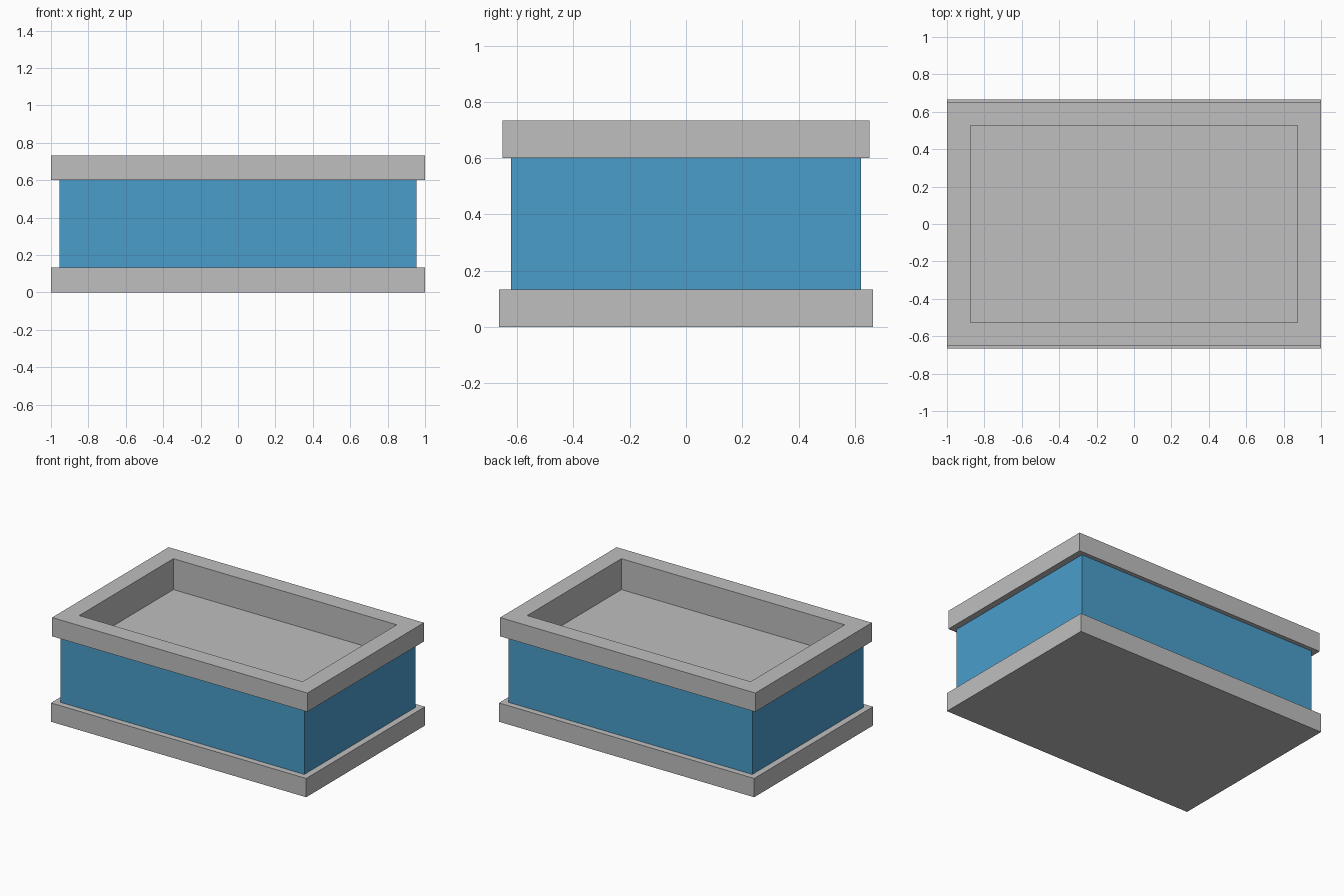
import bpy
import bmesh

default_cube = bpy.data.objects.get("Cube")
if default_cube:
    bpy.data.objects.remove(default_cube, do_unlink=True)


def make_material(name, color):
    mat = bpy.data.materials.new(name)
    mat.use_nodes = True
    mat.diffuse_color = color
    mat.node_tree.nodes["Principled BSDF"].inputs["Base Color"].default_value = color
    return mat


def stacked_rectangles(name, rings, mat, cap_first=False, cap_last=False):
    """Join rectangles given as (half width, half depth, height)."""
    bm = bmesh.new()
    loops = [[bm.verts.new((sx * w, sy * d, z))
              for sx, sy in ((-1, -1), (1, -1), (1, 1), (-1, 1))]
             for w, d, z in rings]
    for low, high in zip(loops, loops[1:]):
        for i in range(4):
            j = (i + 1) % 4
            bm.faces.new((low[i], low[j], high[j], high[i]))
    if cap_first:
        bm.faces.new(loops[0][::-1])
    if cap_last:
        bm.faces.new(loops[-1])
    mesh = bpy.data.meshes.new(name)
    bm.to_mesh(mesh)
    bm.free()
    mesh.materials.append(mat)
    obj = bpy.data.objects.new(name, mesh)
    bpy.context.collection.objects.link(obj)
    return obj


gray = make_material("light_gray", (0.52, 0.52, 0.52, 1))
blue = make_material("sky_blue", (0.069, 0.337, 0.597, 1))

BASE_TOP, RIM_BOTTOM, RIM_TOP, FLOOR = 0.133, 0.6, 0.733, 0.514
BODY = (0.955, 0.622)
RIM = (1.0, 0.652)
POCKET = (0.875, 0.527)

# Base slab
stacked_rectangles("base_slab", [(1.0, 0.665, 0), (1.0, 0.665, BASE_TOP)],
                   gray, cap_first=True, cap_last=True)

# Body walls between the slab and the rim
stacked_rectangles("body_walls", [(*BODY, BASE_TOP), (*BODY, RIM_BOTTOM)], blue)

# Overhanging rim with the sunken tray
stacked_rectangles("rim_and_tray", [(*BODY, RIM_BOTTOM), (*RIM, RIM_BOTTOM),
                                    (*RIM, RIM_TOP), (*POCKET, RIM_TOP),
                                    (*POCKET, FLOOR)],
                   gray, cap_last=True)
